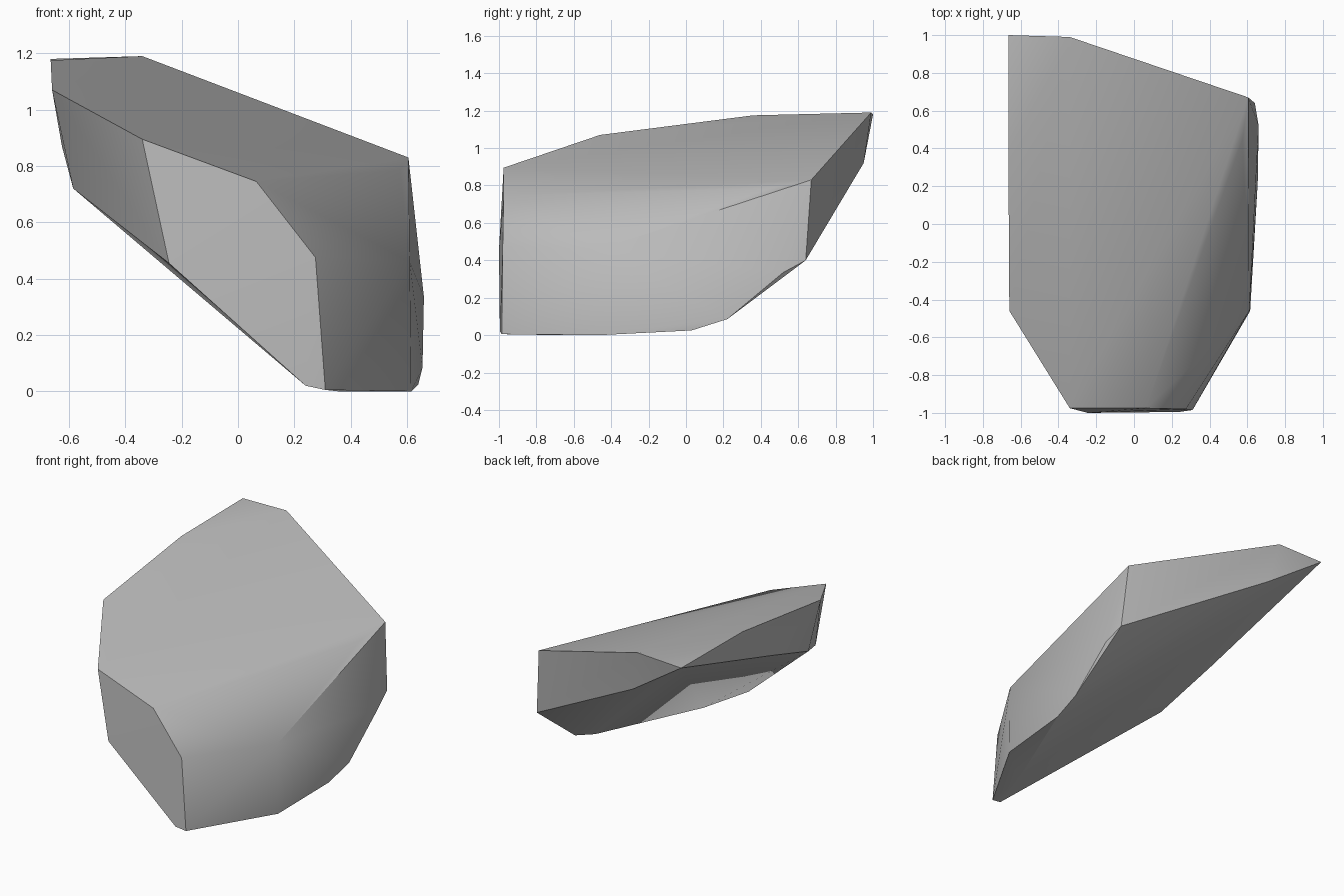
import bpy
import bmesh
import math

cube = bpy.data.objects.get("Cube")
if cube:
    bpy.data.objects.remove(cube, do_unlink=True)

# Single stone colour
stone = bpy.data.materials.new("stone_grey")
stone.use_nodes = True
colour = (0.5, 0.5, 0.5, 1.0)
stone.diffuse_color = colour
bsdf = next(n for n in stone.node_tree.nodes if n.type == 'BSDF_PRINCIPLED')
bsdf.inputs["Base Color"].default_value = colour
bsdf.inputs["Roughness"].default_value = 0.9

# Corners of the chipped boulder, grouped by region
top_rim = [(-.665, 1, 1.18), (-.34, .99, 1.19), (.605, .67, .83),
           (-.665, .36, 1.175), (-.66, -.46, 1.07), (.575, .45, .785)]
front_cut = [(-.34, -.975, .895), (.065, -.975, .745), (.275, -.98, .475),
             (.31, -.985, .005), (.24, -.995, .02), (-.245, -1, .455)]
side_ridge = [(.61, -.46, .46), (.615, -.46, 0), (.64, .03, .025),
              (.655, .22, .085), (.66, .52, .335), (.64, .64, .40)]
underside = [(-.585, -.44, .72), (-.625, 0, .87), (-.28, .95, .92),
             (.355, -.69, 0)]

# Boulder as the hull of its corners
bm = bmesh.new()
for corner in top_rim + front_cut + side_ridge + underside:
    bm.verts.new(corner)
hull = bmesh.ops.convex_hull(bm, input=bm.verts[:])
loose = [v for v in bm.verts if not v.link_faces]
bmesh.ops.delete(bm, geom=loose, context='VERTS')
bmesh.ops.recalc_face_normals(bm, faces=bm.faces[:])
mesh = bpy.data.meshes.new("boulder")
bm.to_mesh(mesh)
bm.free()
mesh.materials.append(stone)

boulder = bpy.data.objects.new("boulder", mesh)
bpy.context.collection.objects.link(boulder)
bpy.ops.object.select_all(action='DESELECT')
boulder.select_set(True)
bpy.context.view_layer.objects.active = boulder
bpy.ops.object.shade_smooth_by_angle(angle=math.radians(30))
